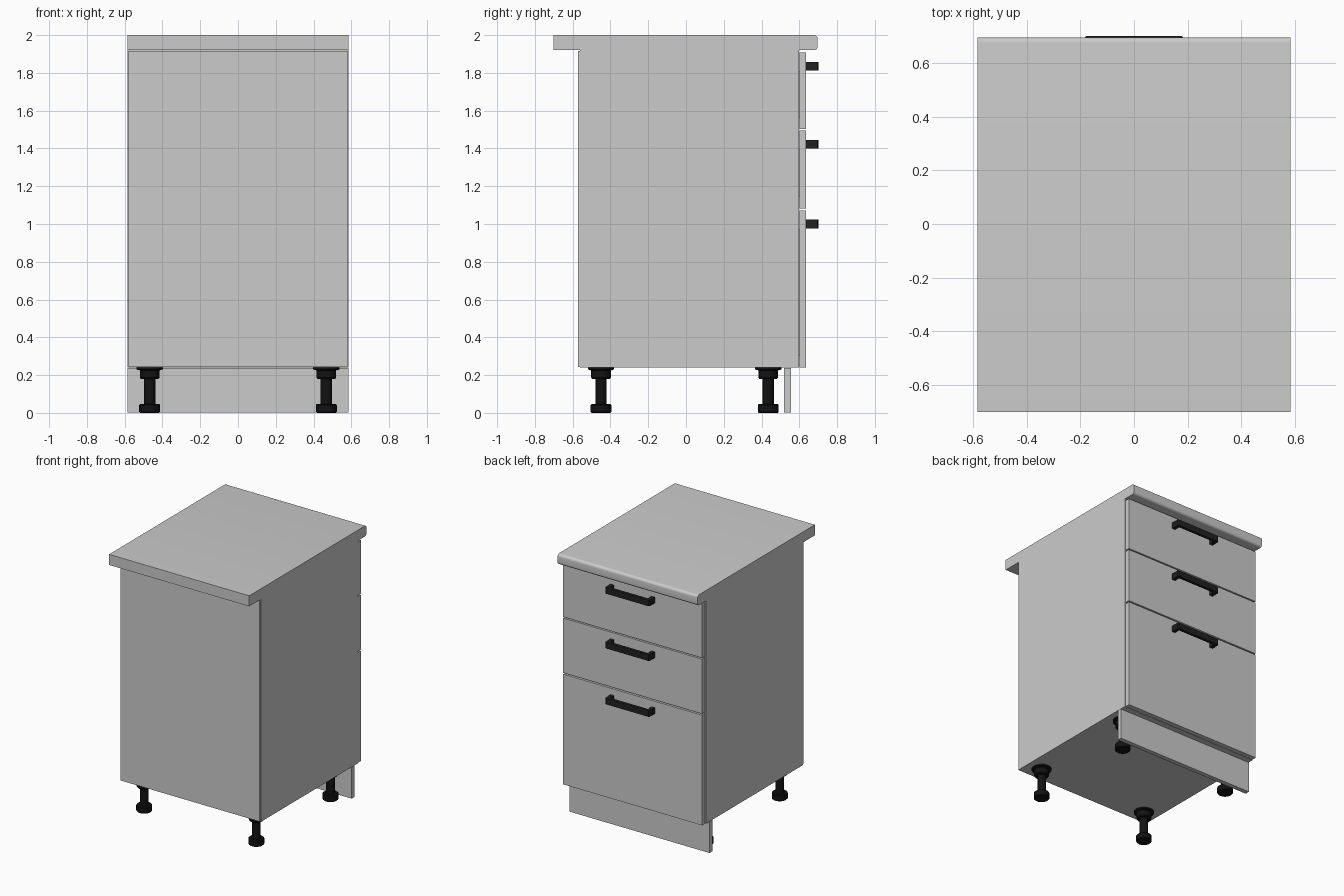
import bpy, bmesh, math

if "Cube" in bpy.data.objects:
    bpy.data.objects.remove(bpy.data.objects["Cube"])


def material(name, v):
    m = bpy.data.materials.new(name)
    m.diffuse_color = (v, v, v, 1)
    m.use_nodes = True
    m.node_tree.nodes["Principled BSDF"].inputs["Base Color"].default_value = m.diffuse_color
    return m


foot_black = material("foot_black", 0.006)
handle_black = material("handle_black", 0.015)


def finish(name, bm, mat=None):
    bmesh.ops.recalc_face_normals(bm, faces=bm.faces)
    me = bpy.data.meshes.new(name)
    bm.to_mesh(me)
    bm.free()
    ob = bpy.data.objects.new(name, me)
    bpy.context.collection.objects.link(ob)
    if mat:
        me.materials.append(mat)
    return ob


def smooth(ob):
    bpy.ops.object.select_all(action='DESELECT')
    ob.select_set(True)
    bpy.context.view_layer.objects.active = ob
    bpy.ops.object.shade_smooth_by_angle(angle=math.radians(35))


def box(name, x, y, z):
    bm = bmesh.new()
    bmesh.ops.create_cube(bm, size=1)
    for v in bm.verts:
        for i, (lo, hi) in enumerate((x, y, z)):
            v.co[i] = hi if v.co[i] > 0 else lo
    return finish(name, bm)


def prism(name, pts, depth, mat=None):
    """Extrude a closed 3D polygon along a vector."""
    bm = bmesh.new()
    f = bm.faces.new([bm.verts.new(p) for p in pts])
    r = bmesh.ops.extrude_face_region(bm, geom=[f])
    bmesh.ops.translate(bm, vec=depth, verts=[g for g in r['geom'] if isinstance(g, bmesh.types.BMVert)])
    # keep the starting cap so the prism is closed
    if not f.is_valid:
        bmesh.ops.holes_fill(bm, edges=bm.edges)
    return finish(name, bm, mat)


W, T = 0.585, 0.035

# carcass panels
for s, side in ((-1, "left"), (1, "right")):
    box(side + "_side_panel", sorted((s * W, s * (W - T))), (-0.562, 0.597), (0.24, 1.92))
box("bottom_panel", (-W + T, W - T), (-0.562, 0.597), (0.24, 0.275))
box("back_panel", (-0.58, 0.58), (-0.571, -0.562), (0.244, 1.916))
box("front_top_rail", (-W + T, W - T), (0.39, 0.597), (1.885, 1.92))
box("rear_top_rail", (-W + T, W - T), (-0.562, -0.36), (1.885, 1.92))
box("plinth", (-W, W), (0.52, 0.555), (0.002, 0.238))

# worktop with both front edges rounded
R, YF = 0.02, 0.697
profile = [(-W, -0.702, 2.0), (-W, -0.702, 1.92)]
for cz, a0 in ((1.92 + R, -90), (2.0 - R, 0)):
    for i in range(7):
        a = math.radians(a0 + 15 * i)
        profile.append((-W, YF - R + R * math.cos(a), cz + R * math.sin(a)))
smooth(prism("worktop", profile, (2 * W, 0, 0)))

# drawers: front, open box behind it and U-shaped handle
handle_half = [(0.185, 0.635), (0.185, 0.695), (0.178, 0.702), (0.0, 0.702)]
handle_inner = [(0.0, 0.680), (0.158, 0.680), (0.158, 0.635)]
outline = handle_half + [(-x, y) for x, y in handle_half[-2::-1]]
outline += [(-x, y) for x, y in handle_inner[::-1]] + handle_inner[1:]
for label, z0, z1, zh in (("lower", 0.24, 1.072, 1.0), ("middle", 1.082, 1.495, 1.422),
                          ("upper", 1.504, 1.907, 1.835)):
    box(label + "_drawer_front", (-0.58, 0.58), (0.60, 0.636), (z0, z1))
    b0, b1 = z0 + 0.06, z1 - 0.10
    for s, side in ((-1, "left"), (1, "right")):
        box(f"{label}_drawer_{side}_wall", sorted((s * 0.525, s * 0.495)), (-0.45, 0.60), (b0, b1))
    box(label + "_drawer_base", (-0.495, 0.495), (-0.45, 0.60), (b0, b0 + 0.02))
    box(label + "_drawer_rear_wall", (-0.495, 0.495), (-0.45, -0.42), (b0 + 0.02, b1))
    prism(label + "_drawer_handle", [(x, y, zh - 0.023) for x, y in outline], (0, 0, 0.046), handle_black)

# adjustable feet, lathed from a radius / height profile
foot_profile = [(0, 0), (0.05, 0), (0.055, 0.005), (0.055, 0.042), (0.05, 0.047), (0.03, 0.047),
                (0.03, 0.18), (0.047, 0.18), (0.052, 0.187), (0.052, 0.225), (0.07, 0.23),
                (0.07, 0.24), (0, 0.24)]
for y, row in ((-0.45, "rear"), (0.435, "front")):
    for s, side in ((-1, "left"), (1, "right")):
        bm = bmesh.new()
        vs = [bm.verts.new((r, 0, z)) for r, z in foot_profile]
        es = [bm.edges.new(p) for p in zip(vs, vs[1:])]
        bmesh.ops.spin(bm, geom=vs + es, cent=(0, 0, 0), axis=(0, 0, 1), angle=2 * math.pi, steps=24)
        bmesh.ops.remove_doubles(bm, verts=bm.verts, dist=0.0005)
        foot = finish(f"{row}_{side}_foot", bm, foot_black)
        foot.location = (s * 0.468, y, 0)
        smooth(foot)
